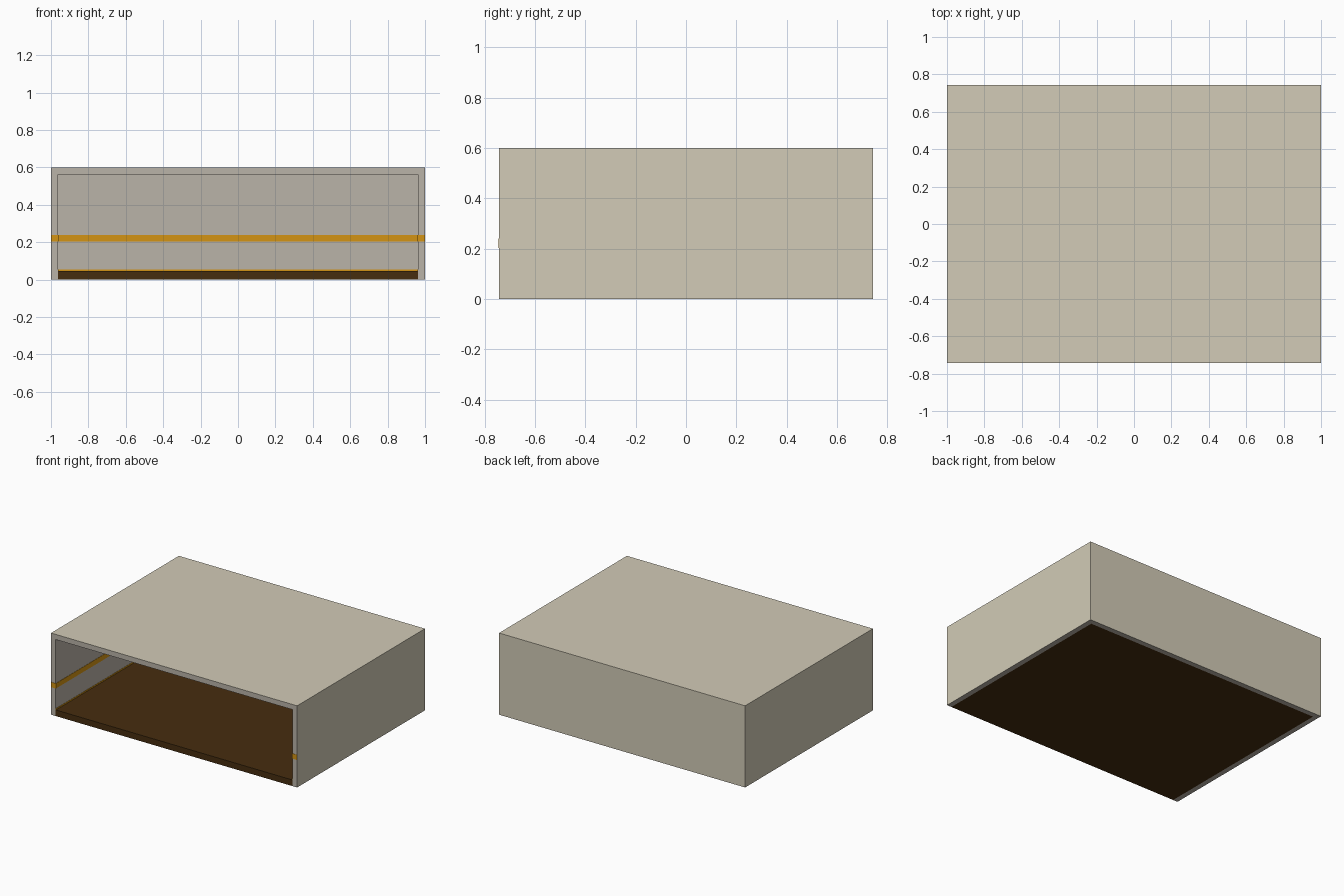
import bpy

if "Cube" in bpy.data.objects:
    bpy.data.objects.remove(bpy.data.objects["Cube"])

# ---- colours (sRGB 0-255 to linear) ----
def material(name, rgb):
    lin = [((c / 255 + 0.055) / 1.055) ** 2.4 if c > 10 else c / 255 / 12.92 for c in rgb]
    m = bpy.data.materials.new(name)
    m.diffuse_color = (*lin, 1)
    m.use_nodes = True
    m.node_tree.nodes["Principled BSDF"].inputs["Base Color"].default_value = m.diffuse_color
    return m

BEIGE = material("beige", (210, 203, 183))
GREY = material("warm grey", (186, 179, 168))
BROWN = material("dark brown", (70, 45, 15))
AMBER = material("amber", (212, 148, 20))

W, D, H, T = 1.0, 0.742, 0.60, 0.038   # half width, half depth, height, wall

def box(name, lo, hi, mat, outer=None):
    """Box between two corners; faces along 'outer' directions are beige."""
    v = [(x, y, z) for x in (lo[0], hi[0]) for y in (lo[1], hi[1]) for z in (lo[2], hi[2])]
    f = [(0, 1, 3, 2), (4, 6, 7, 5), (0, 4, 5, 1), (2, 3, 7, 6), (0, 2, 6, 4), (1, 5, 7, 3)]
    me = bpy.data.meshes.new(name)
    me.from_pydata(v, [], f)
    me.materials.append(mat)
    if outer:
        me.materials.append(BEIGE)
        for p in me.polygons:
            if any(p.normal.dot(d) > 0.9 for d in outer):
                p.material_index = 1
    ob = bpy.data.objects.new(name, me)
    bpy.context.collection.objects.link(ob)
    return ob

# ---- shell: beige outside, grey inside and on the rims ----
left, right, back, up = (-1, 0, 0), (1, 0, 0), (0, 1, 0), (0, 0, 1)
box("left_wall", (-W, -D, 0), (-W + T, D, H - T), GREY, [left, back])
box("right_wall", (W - T, -D, 0), (W, D, H - T), GREY, [right, back])
box("back_wall", (-W + T, D - T, 0), (W - T, D, H - T), GREY, [back])
box("roof", (-W, -D, H - T), (W, D, H), GREY, [left, right, back, up])

# ---- floor ----
box("floor", (-W + T, -D, 0), (W - T, D - T, 0.045), BROWN)

# ---- amber stripes on the inner walls, and the front rims ----
P = 0.002
for name, z0, z1 in (("stripe", 0.203, 0.24), ("skirting", 0.045, 0.055)):
    box("back_" + name, (-W + T, D - T - P, z0), (W - T, D - T, z1), AMBER)
    for side, s in (("left_", -1), ("right_", 1)):
        xs = sorted((s * (W - T - P), s * (W - T)))
        box(side + name, (xs[0], -D, z0), (xs[1], D - T, z1), AMBER)
for side, s in (("left_", -1), ("right_", 1)):
    xs = sorted((s * (W - T - P), s * W))
    box(side + "rim_stripe", (xs[0], -D - P, 0.203), (xs[1], -D, 0.24), AMBER)
